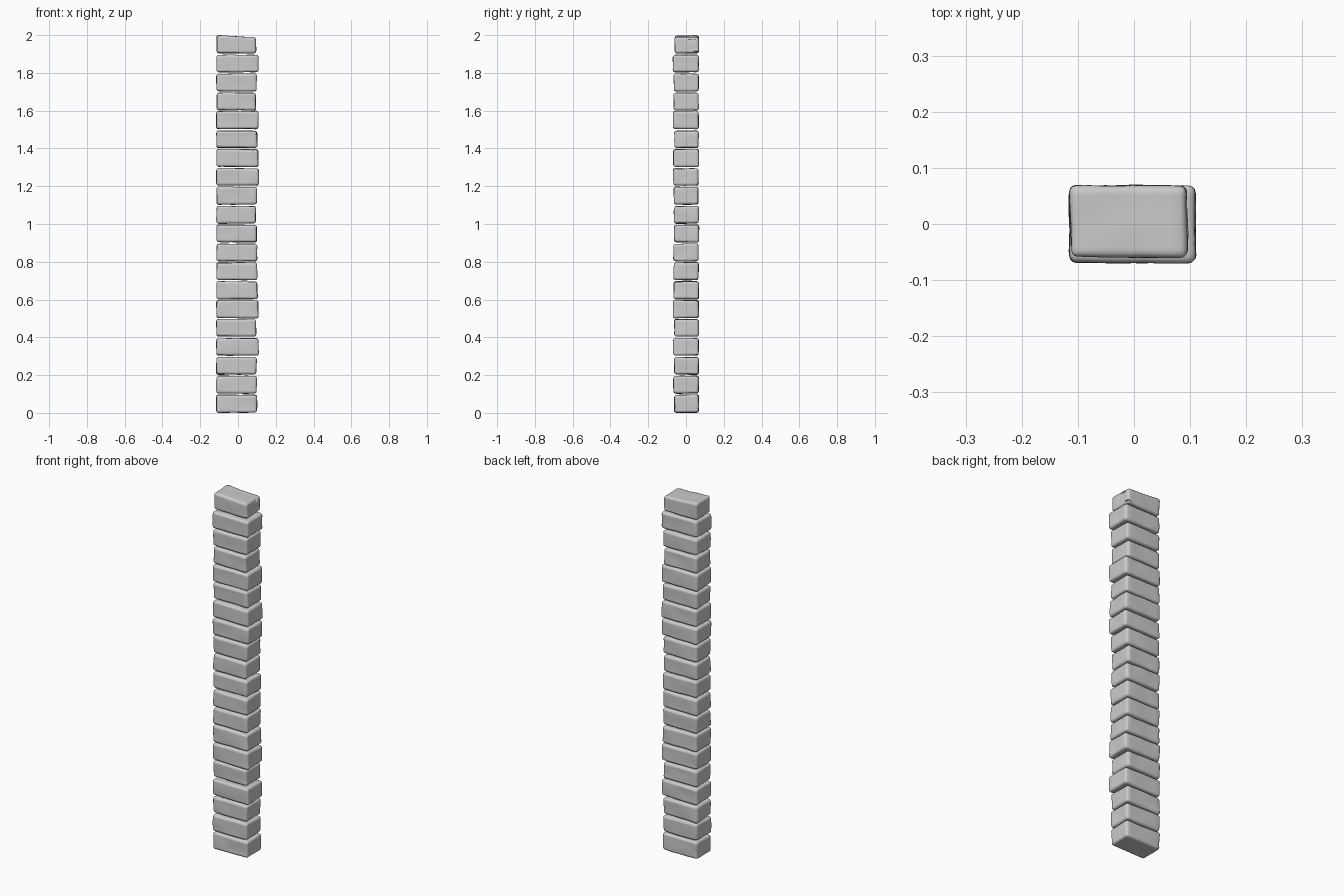
import bpy, bmesh, random
from mathutils import Vector, noise

if "Cube" in bpy.data.objects:
    bpy.data.objects.remove(bpy.data.objects["Cube"])

random.seed(7)
LEFT, H = -0.115, 0.1
# right edge of each stone, bottom to top
RIGHT = [.103, .102, .102, .112, .098, .110, .106, .103, .105, .103,
         .096, .103, .111, .111, .103, .110, .096, .101, .113, .097]
# front edge of each stone, bottom to top
FRONT = [-.064, -.067, -.064, -.070, -.064, -.070, -.067, -.067, -.068, -.064,
         -.064, -.066, -.070, -.069, -.064, -.070, -.066, -.066, -.070, -.062]
BACK = 0.069


def stone(i, right, front):
    z0, z1 = i * H + 0.0015, (i + 1) * H - 0.0015
    bm = bmesh.new()
    bmesh.ops.create_cube(bm, size=1)
    # uneven corners
    for v in bm.verts:
        x = LEFT + random.uniform(0, .003) if v.co.x < 0 else right - random.uniform(0, .005)
        y = front + random.uniform(0, .004) if v.co.y < 0 else BACK - random.uniform(0, .004)
        z = z0 + random.uniform(0, .004) if v.co.z < 0 else z1 - random.uniform(0, .006)
        if i == len(RIGHT) - 1 and v.co.z > 0:
            z = 1.999 if v.co.x < 0 else 1.988
        if i == 0 and v.co.z < 0:
            z = 0.001
        v.co = (x, y, z)
    # grid the faces, then round the outer edges
    bmesh.ops.subdivide_edges(bm, edges=bm.edges[:], cuts=6, use_grid_fill=True)
    bm.normal_update()
    sharp = [e for e in bm.edges if e.calc_face_angle(0) > 0.8]
    bmesh.ops.bevel(bm, geom=sharp, offset=0.012, segments=3, profile=0.5,
                    affect='EDGES', clamp_overlap=True)
    # gentle worn surface
    bm.normal_update()
    offset = Vector((i * 3.7, i * 1.3, 0))
    for v in bm.verts:
        v.co += v.normal * (0.003 * noise.noise(v.co * 16 + offset))
        v.co.z = min(max(v.co.z, 0), 2)
    name = f"stone_{i + 1:02d}"
    mesh = bpy.data.meshes.new(name)
    bm.to_mesh(mesh)
    bm.free()
    mesh.polygons.foreach_set("use_smooth", [True] * len(mesh.polygons))
    bpy.context.collection.objects.link(bpy.data.objects.new(name, mesh))


# stacked column of stones
for i, (r, f) in enumerate(zip(RIGHT, FRONT)):
    stone(i, r, f)
